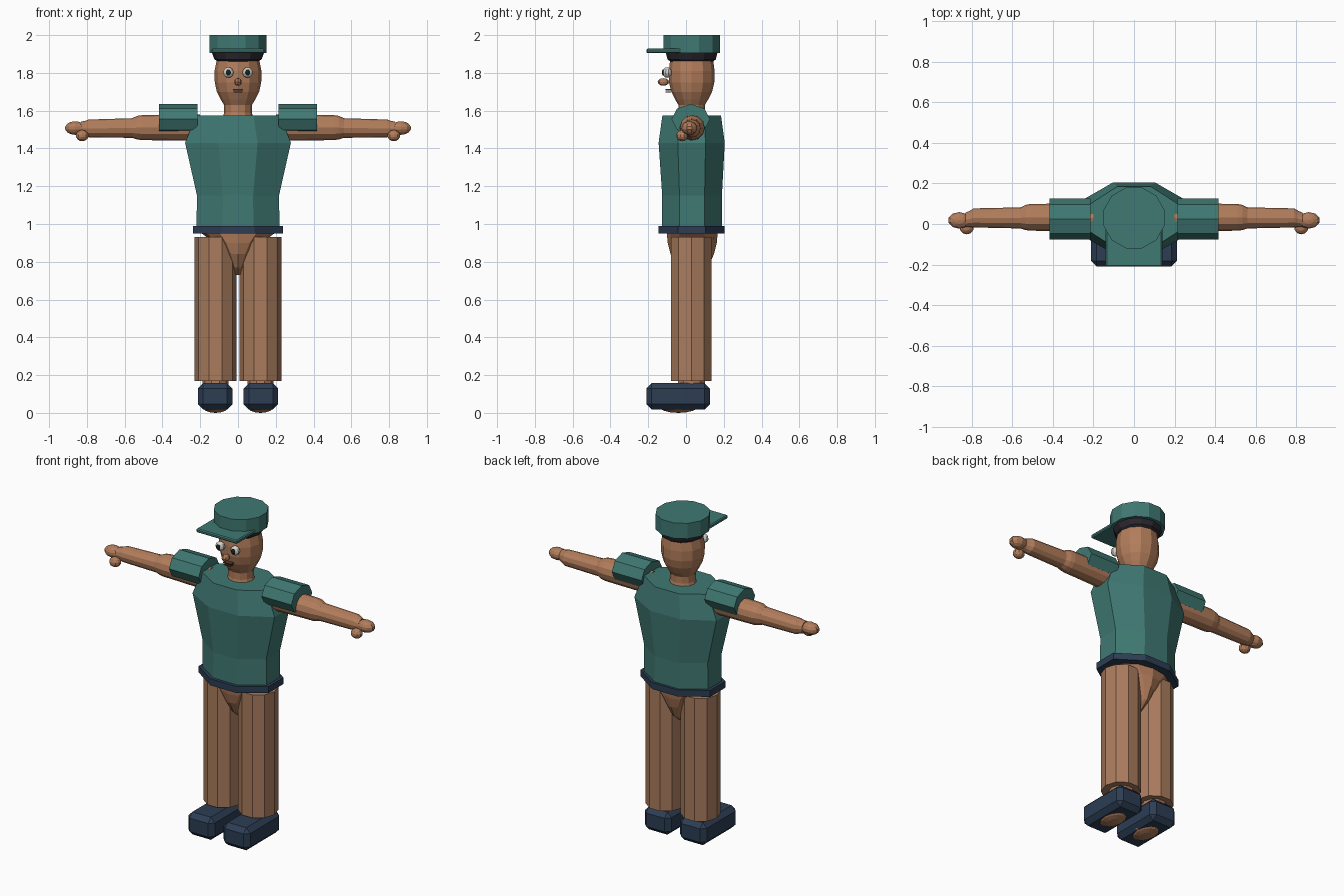
import bpy, bmesh, math
from mathutils import Vector, Matrix

if "Cube" in bpy.data.objects:
    bpy.data.objects.remove(bpy.data.objects["Cube"])


def mat(name, r, g, b):
    m = bpy.data.materials.new(name)
    m.diffuse_color = (r, g, b, 1)
    m.use_nodes = True
    m.node_tree.nodes["Principled BSDF"].inputs["Base Color"].default_value = m.diffuse_color
    return m


TEAL = mat("teal cloth", .051, .190, .170)
SKIN = mat("skin", .445, .205, .105)
TROUSER = mat("trouser brown", .400, .200, .110)
NAVY = mat("navy leather", .025, .047, .088)
HAIR = mat("dark hair", .024, .020, .028)
WHITE = mat("eye white", .68, .66, .60)
BLACK = mat("pupil black", .010, .014, .014)
LIP = mat("mouth brown", .10, .045, .03)


def finish(name, bm, material):
    bmesh.ops.recalc_face_normals(bm, faces=bm.faces)
    me = bpy.data.meshes.new(name)
    bm.to_mesh(me)
    bm.free()
    me.materials.append(material)
    ob = bpy.data.objects.new(name, me)
    bpy.context.collection.objects.link(ob)
    return ob


def polygon(n, turn=0.0):
    return [(math.cos(math.tau * i / n + turn), math.sin(math.tau * i / n + turn)) for i in range(n)]


def loft(name, section, rings, material, axis='Z'):
    """Skin a unit section through rings of (position, centre a, centre b, radius a, radius b)."""
    bm = bmesh.new()
    loops = []
    for p, ca, cb, ra, rb in rings:
        pts = [(ca + ra * u, cb + rb * v) for u, v in section]
        loops.append([bm.verts.new((a, b, p) if axis == 'Z' else (p, a, b)) for a, b in pts])
    n = len(section)
    for lo, hi in zip(loops, loops[1:]):
        for i in range(n):
            bm.faces.new((lo[i], lo[(i + 1) % n], hi[(i + 1) % n], hi[i]))
    bm.faces.new(loops[0])
    bm.faces.new(loops[-1])
    return finish(name, bm, material)


def ball(name, loc, size, material, u=10, v=7):
    bm = bmesh.new()
    bmesh.ops.create_uvsphere(bm, u_segments=u, v_segments=v, radius=1,
                              matrix=Matrix.Translation(loc) @ Matrix.Diagonal((*size, 1)))
    return finish(name, bm, material)


def box(name, lo, hi, material, bevel=0):
    lo, hi = Vector(lo), Vector(hi)
    bm = bmesh.new()
    bmesh.ops.create_cube(bm, size=1, matrix=Matrix.Translation((lo + hi) / 2)
                          @ Matrix.Diagonal((*(hi - lo), 1)))
    if bevel:
        bmesh.ops.bevel(bm, geom=bm.edges[:], offset=bevel, segments=1, affect='EDGES')
    return finish(name, bm, material)


# eight-sided body section with a flat front and back
BODY = [(.37, -1), (1, -.42), (1, .42), (.37, 1), (-.37, 1), (-1, .42), (-1, -.42), (-.37, -1)]

# shirt and belt
loft("shirt", BODY, [(.98, 0, .032, .22, .158), (1.15, 0, .032, .217, .158),
                     (1.43, 0, .03, .28, .175), (1.575, 0, .03, .222, .155)], TEAL)
loft("belt", BODY, [(.95, 0, .03, .238, .175), (.99, 0, .03, .238, .175)], NAVY)

# hips between the legs
loft("hips", polygon(12), [(.73, 0, .035, .015, .03), (.77, 0, .035, .035, .08), (.84, 0, .033, .075, .115),
                           (.90, 0, .033, .125, .13), (.96, 0, .033, .205, .135)], SKIN)

# neck and head
loft("head", polygon(12), [(1.55, 0, .03, .085, .08), (1.59, 0, .03, .073, .07), (1.63, 0, .03, .074, .07),
                           (1.66, 0, .03, .092, .088), (1.70, 0, .03, .112, .108), (1.75, 0, .03, .123, .12),
                           (1.81, 0, .03, .124, .121), (1.86, 0, .03, .114, .115),
                           (1.91, 0, .03, .09, .09)], SKIN)
loft("hair", polygon(12), [(1.858, 0, .03, .105, .11), (1.872, 0, .03, .125, .128),
                           (1.912, 0, .03, .14, .138)], HAIR)

# cap with a flat peak
loft("cap_crown", polygon(12, math.pi / 12), [(1.905, 0, .03, .155, .155), (2.0, 0, .03, .155, .155)], TEAL)
box("cap_peak", (-.14, -.21, 1.905), (.14, -.02, 1.928), TEAL, .006)

# nose and mouth
ball("nose", (0, -.12, 1.752), (.02, .03, .02), SKIN, 8, 6)
for z, w in ((1.711, .027), (1.699, .023)):
    box("lip", (-w, -.108, z - .003), (w, -.08, z + .003), LIP)

for side, s in (("right", -1), ("left", 1)):
    # eyes
    ball(side + "_eye", (s * .051, -.1, 1.802), (.028, .024, .028), WHITE)
    ball(side + "_pupil", (s * .051, -.12, 1.802), (.014, .008, .017), BLACK)
    # sleeve
    loft(side + "_sleeve", polygon(8), [(s * .215, .025, 1.555, .102, .08),
                                        (s * .418, .025, 1.555, .102, .08)], TEAL, 'X')
    # arm with a thick upper half
    loft(side + "_arm", polygon(12), [(s * x, y, z, r, r) for x, y, z, r in (
        (.20, .03, 1.51, .07), (.42, .033, 1.51, .067), (.51, .033, 1.51, .066), (.535, .032, 1.51, .062),
        (.56, .03, 1.508, .052), (.79, .03, 1.506, .047), (.81, .025, 1.506, .04), (.83, .02, 1.506, .036))],
         SKIN, 'X')
    # fist and thumb
    ball(side + "_hand", (s * .862, .018, 1.508), (.057, .042, .036), SKIN)
    ball(side + "_thumb", (s * .825, -.02, 1.468), (.035, .032, .03), SKIN)
    # trouser leg
    loft(side + "_trouser_leg", polygon(10), [(.17, s * .119, .028, .112, .113),
                                              (.93, s * .119, .028, .112, .113)], TROUSER)
    # ankle, shoe and the sole bump underneath
    loft(side + "_ankle", polygon(10), [(.12, s * .119, .03, .07, .075), (.19, s * .119, .03, .07, .075)], SKIN)
    box(side + "_shoe", (s * .121 - .091, -.21, .018), (s * .121 + .091, .127, .157), NAVY, .028)
    ball(side + "_sole", (s * .119, -.04, .04), (.075, .11, .04), SKIN, 12, 8)
